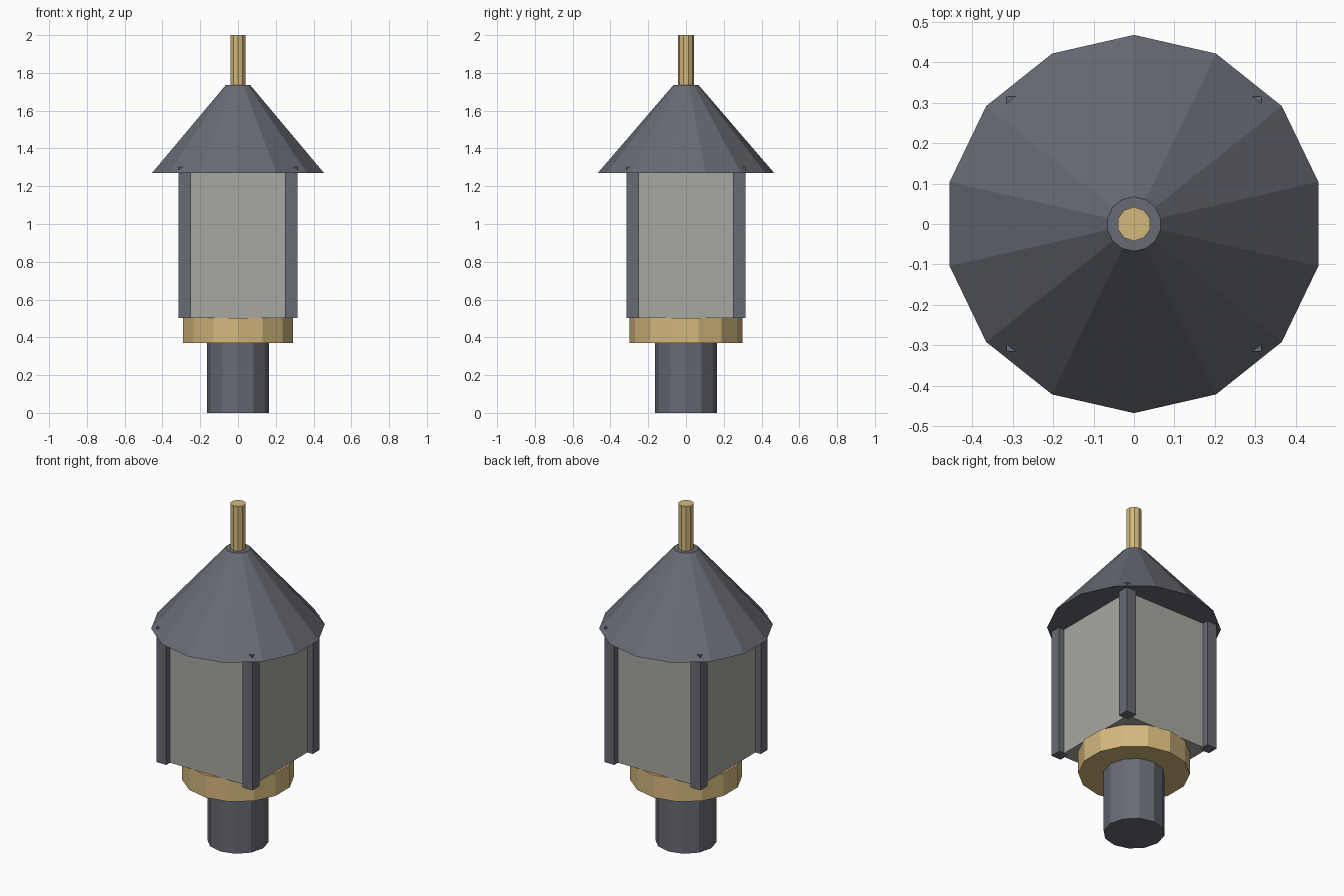
import bpy
import bmesh
from mathutils import Matrix

if "Cube" in bpy.data.objects:
    bpy.data.objects.remove(bpy.data.objects["Cube"])


def material(name, colour):
    m = bpy.data.materials.new(name)
    m.diffuse_color = (*colour, 1.0)
    m.use_nodes = True
    m.node_tree.nodes["Principled BSDF"].inputs["Base Color"].default_value = m.diffuse_color
    return m


iron = material("dark iron", (0.138, 0.147, 0.175))
brass = material("brass", (0.66, 0.48, 0.205))
glass = material("frosted glass", (0.39, 0.395, 0.355))


def add_object(name, bm, mat):
    mesh = bpy.data.meshes.new(name)
    bm.to_mesh(mesh)
    bm.free()
    mesh.materials.append(mat)
    obj = bpy.data.objects.new(name, mesh)
    bpy.context.collection.objects.link(obj)
    return obj


def turned(name, sides, r_low, r_high, z0, z1, mat):
    """Faceted cylinder or cone frustum with a corner facing the back."""
    bm = bmesh.new()
    bmesh.ops.create_cone(bm, cap_ends=True, segments=sides,
                          radius1=r_low, radius2=r_high, depth=z1 - z0,
                          matrix=Matrix.Translation((0, 0, (z0 + z1) / 2)))
    return add_object(name, bm, mat)


def box(name, x, y, width, z0, z1, mat):
    """Square upright box centred on x, y."""
    bm = bmesh.new()
    bmesh.ops.create_cube(bm, size=1.0,
                          matrix=Matrix.Translation((x, y, (z0 + z1) / 2))
                          @ Matrix.Diagonal((width, width, z1 - z0, 1)))
    return add_object(name, bm, mat)


# Stem and brass collar
turned("stem", 12, 0.165, 0.165, 0.0, 0.40, iron)
turned("collar", 14, 0.30, 0.30, 0.37, 0.503, brass)

# Glass body and four corner posts whose tips poke through the roof
box("glass_body", 0, 0, 0.56, 0.503, 1.27, glass)
for side_x, x in (("left", -0.2825), ("right", 0.2825)):
    for side_y, y in (("front", -0.2825), ("back", 0.2825)):
        box(f"post_{side_y}_{side_x}", x, y, 0.065, 0.503, 1.302, iron)

# Conical roof and brass finial; the lantern roof has a small flat top
turned("roof", 14, 0.467, 0.067, 1.27, 1.735, iron)
turned("finial", 10, 0.042, 0.042, 1.70, 2.0, brass)
